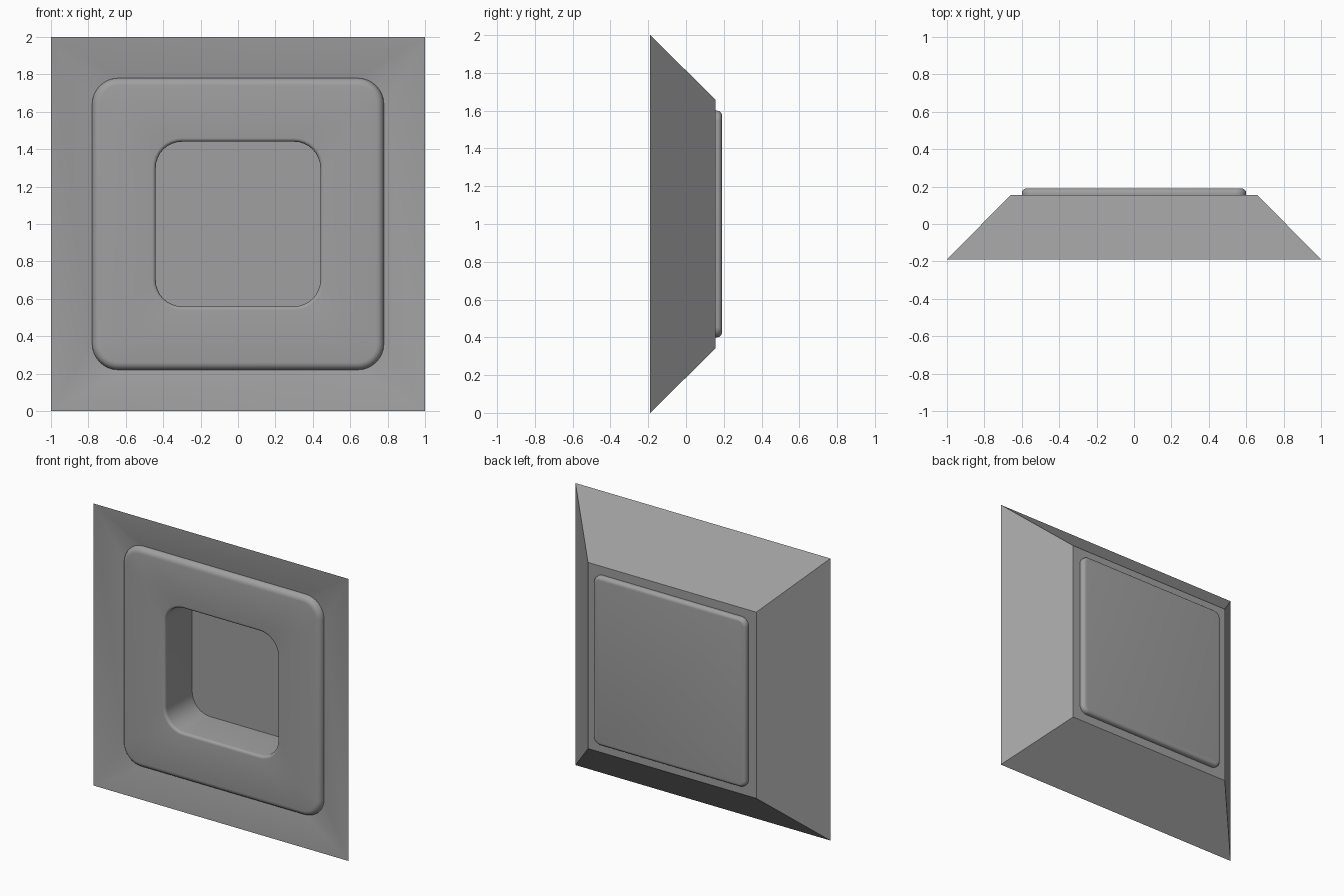
import bpy, bmesh
from math import sin, cos, pi, radians

if "Cube" in bpy.data.objects:
    bpy.data.objects.remove(bpy.data.objects["Cube"])

GREY = (0.35, 0.35, 0.35, 1)
grey = bpy.data.materials.new("plain grey")
grey.use_nodes = True
grey.diffuse_color = GREY
grey.node_tree.nodes["Principled BSDF"].inputs["Base Color"].default_value = GREY

FRONT, SEAM, BACK, PAD_BACK = -0.19, -0.15, 0.155, 0.19
FLOOR = 0.115
CORNER_STEPS, EDGE_STEPS = 8, 5


def rounded_square(half, y, radius):
    """Counter-clockwise outline as seen from the front."""
    points = []
    for sx, sz, start in ((1, 1, 0), (-1, 1, 1), (-1, -1, 2), (1, -1, 3)):
        for i in range(CORNER_STEPS + 1):
            a = (start + i / CORNER_STEPS) * pi / 2
            points.append((sx * (half - radius) + radius * cos(a), y,
                           1 + sz * (half - radius) + radius * sin(a)))
    return points


def loft(name, sections, cap_first=False, cap_last=False):
    """Join rounded-square sections (half size, y, corner radius) into a skin."""
    bm = bmesh.new()
    rings = [[bm.verts.new(p) for p in rounded_square(*s)] for s in sections]
    for a, b in zip(rings, rings[1:]):
        for i in range(len(a)):
            j = (i + 1) % len(a)
            bm.faces.new((a[i], a[j], b[j], b[i]))
    if cap_first:
        bm.faces.new(rings[0][::-1])
    if cap_last:
        bm.faces.new(rings[-1])
    bmesh.ops.remove_doubles(bm, verts=bm.verts[:], dist=1e-5)
    mesh = bpy.data.meshes.new(name)
    bm.to_mesh(mesh)
    bm.free()
    mesh.materials.append(grey)
    obj = bpy.data.objects.new(name, mesh)
    bpy.context.collection.objects.link(obj)
    bpy.ops.object.select_all(action="DESELECT")
    obj.select_set(True)
    bpy.context.view_layer.objects.active = obj
    bpy.ops.object.shade_smooth_by_angle(angle=radians(30))
    return obj


quarter = [i / EDGE_STEPS * pi / 2 for i in range(EDGE_STEPS + 1)]

# Tapered housing with a shallow dished frame around the front
loft("housing", [(0.66, BACK, 0), (1, FRONT, 0), (0.78, SEAM, 0.14)],
     cap_first=True)

# Front panel: rounded outer edge, flat face, rounded rim, deep recess
soft = SEAM - FRONT
panel = [(0.78 - soft + soft * cos(t), SEAM - soft * sin(t),
          0.14 - soft + soft * cos(t)) for t in quarter]
rim = 0.02
panel += [(0.44 + rim - rim * sin(t), FRONT + rim - rim * cos(t),
           0.14 + rim - rim * sin(t)) for t in quarter]
panel.append((0.44, FLOOR, 0.14))
loft("front_panel", panel, cap_last=True)

# Raised back pad with softened edge
soft = 0.025
pad = [(0.6 - soft + soft * sin(t), PAD_BACK - soft + soft * cos(t),
        0.055 - soft + soft * sin(t)) for t in quarter]
pad.append((0.6, BACK, 0.055))
loft("back_pad", pad, cap_first=True)
